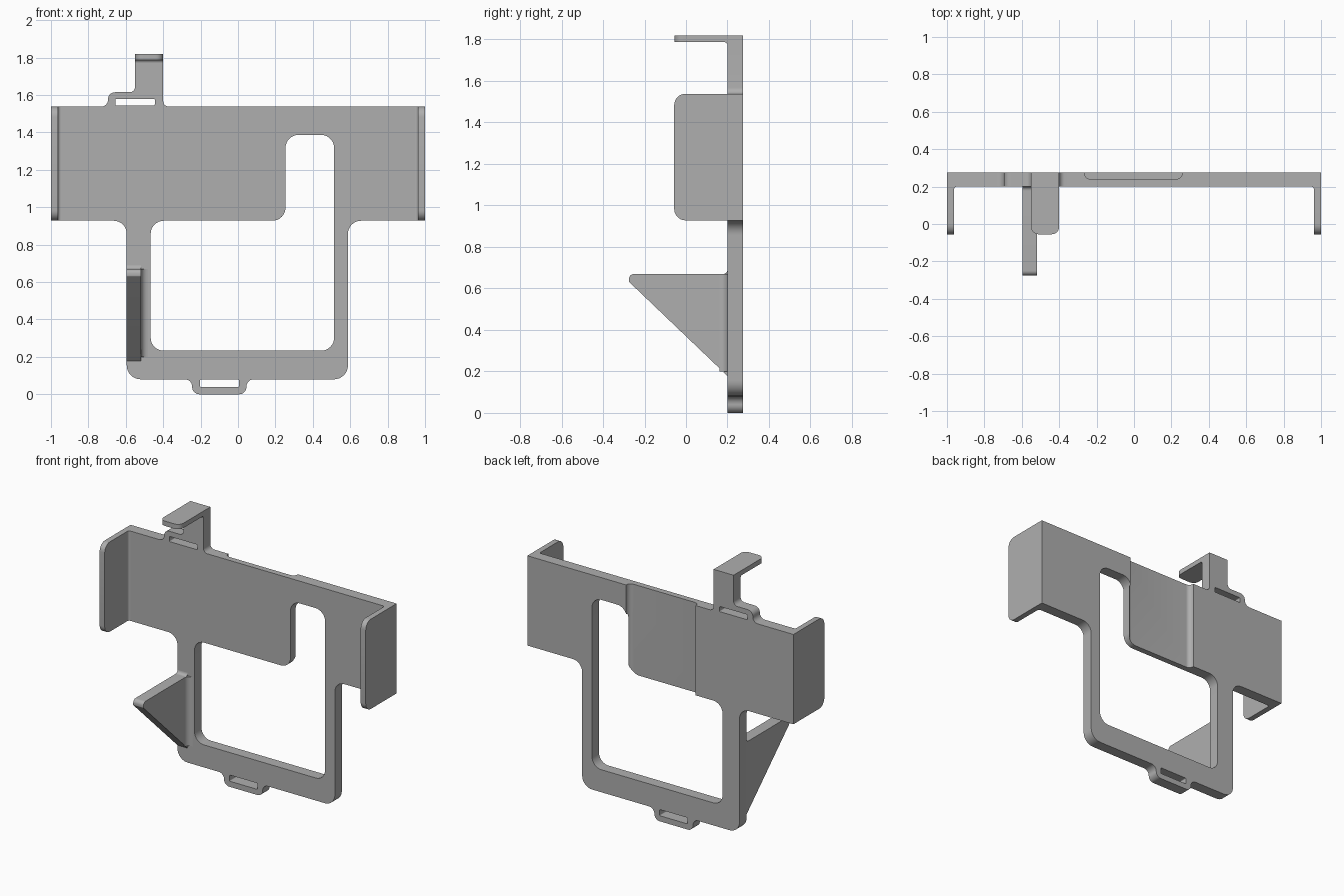
import bpy, bmesh
from math import sin, cos, pi, tan
from mathutils import Vector

cube = bpy.data.objects.get("Cube")
if cube:
    bpy.data.objects.remove(cube, do_unlink=True)

grey = bpy.data.materials.new("plain grey")
grey.use_nodes = True
grey.diffuse_color = (0.43, 0.43, 0.43, 1)
grey.node_tree.nodes["Principled BSDF"].inputs["Base Color"].default_value = grey.diffuse_color

FRONT, BACK = 0.2, 0.275      # plate faces along y
LOW, HIGH = 0.928, 1.538      # wide band along z


def rounded(corners, steps=8):
    """Loop of (u, v, radius) corners turned into a list of 2D points."""
    out = []
    for i, (u, v, r) in enumerate(corners):
        p = Vector((u, v))
        if r == 0:
            out.append(p)
            continue
        a = (Vector(corners[i - 1][:2]) - p).normalized()
        b = (Vector(corners[(i + 1) % len(corners)][:2]) - p).normalized()
        half = a.angle(b) / 2
        centre = p + (a + b).normalized() * r / sin(half)
        reach = r / tan(half)
        start, end = p + a * reach - centre, p + b * reach - centre
        sweep = start.angle(end)
        for k in range(steps + 1):
            t = k / steps
            out.append(centre + (start * sin((1 - t) * sweep) + end * sin(t * sweep)) / sin(sweep))
    return out


def box_loop(u0, u1, v0, v1, r):
    return rounded([(u0, v0, r), (u1, v0, r), (u1, v1, r), (u0, v1, r)])


def prism(name, loops, axis, lo, hi):
    """Filled outline (with holes) extruded along an axis."""
    curve = bpy.data.curves.new(name, "CURVE")
    curve.dimensions = "2D"
    curve.fill_mode = "BOTH"
    curve.extrude = (hi - lo) / 2
    for loop in loops:
        spline = curve.splines.new("POLY")
        spline.points.add(len(loop) - 1)
        for point, p in zip(spline.points, loop):
            point.co = (p[0], p[1], 0, 1)
        spline.use_cyclic_u = True
    temp = bpy.data.objects.new(name + " outline", curve)
    bpy.context.collection.objects.link(temp)
    graph = bpy.context.evaluated_depsgraph_get()
    mesh = bpy.data.meshes.new_from_object(temp.evaluated_get(graph))
    bpy.data.objects.remove(temp, do_unlink=True)
    bpy.data.curves.remove(curve)

    bm = bmesh.new()
    bm.from_mesh(mesh)
    for vert in bm.verts:
        u, v, w = vert.co
        w += (lo + hi) / 2
        vert.co = {"X": (w, u, v), "Y": (u, w, v), "Z": (u, v, w)}[axis]
    bmesh.ops.remove_doubles(bm, verts=bm.verts, dist=0.0001)
    bmesh.ops.recalc_face_normals(bm, faces=bm.faces)
    bm.to_mesh(mesh)
    bm.free()
    mesh.name = name
    mesh.materials.clear()
    mesh.materials.append(grey)
    obj = bpy.data.objects.new(name, mesh)
    bpy.context.collection.objects.link(obj)
    return obj


def cove(name, u, v, du, dv, r, axis, lo, hi):
    """Concave fillet strip filling an inner corner."""
    arc = [(u + du * r * (1 - sin(k * pi / 12)), v + dv * r * (1 - cos(k * pi / 12)))
           for k in range(7)]
    return prism(name, [[(u, v)] + arc], axis, lo, hi)


# Flat plate: wide band, frame below, tabs and hook post
outline = rounded([
    (-0.245, 0, 0.039), (0.045, 0, 0.039), (0.045, 0.08, 0.039),
    (0.588, 0.08, 0.075), (0.588, LOW, 0.07), (1, LOW, 0), (1, HIGH, 0),
    (-0.4, HIGH, 0.03), (-0.4, 1.82, 0), (-0.55, 1.82, 0),
    (-0.55, 1.615, 0.03), (-0.695, 1.615, 0.037), (-0.695, HIGH, 0.037),
    (-1, HIGH, 0), (-1, LOW, 0), (-0.595, LOW, 0.07),
    (-0.595, 0.08, 0.075), (-0.245, 0.08, 0.039)])
window = rounded([
    (-0.467, 0.233, 0.07), (0.514, 0.233, 0.07), (0.514, 1.387, 0.07),
    (0.254, 1.387, 0.07), (0.254, LOW, 0.07), (-0.467, LOW, 0.07)])
lower_slot = box_loop(-0.203, 0.005, 0.038, 0.08, 0.006)
upper_slot = box_loop(-0.655, -0.445, 1.545, 1.58, 0.006)
plate = prism("plate", [outline, window, lower_slot, upper_slot], "Y", FRONT, BACK)
parts = [plate]

# Shallow channel across the back of the band
channel = prism("channel_cutter", [rounded([
    (-0.265, 0.24, 0.032), (0.258, 0.24, 0.032), (0.258, 0.32, 0), (-0.265, 0.32, 0)])],
    "Z", 0.9, 1.6)
channel.hide_render = True
channel.hide_viewport = True
cut = plate.modifiers.new("channel", "BOOLEAN")
cut.operation = "DIFFERENCE"
cut.solver = "EXACT"
cut.object = channel

# Side arms with rounded front corners
arm = rounded([(FRONT, LOW, 0), (FRONT, HIGH, 0), (-0.057, HIGH, 0.055), (-0.057, LOW, 0.055)])
for side, s in (("left", 1), ("right", -1)):
    lo, hi = sorted((s * 0.962, s))
    parts.append(prism(side + "_arm", [arm], "X", lo, hi))
    parts.append(cove(side + "_arm_fillet", s * 0.962, FRONT, -s, -1, 0.015, "Z", LOW, HIGH))

# Hook on top of the post
parts.append(prism("top_hook", [rounded([
    (-0.55, FRONT, 0), (-0.55, -0.055, 0.04), (-0.4, -0.055, 0.04), (-0.4, FRONT, 0)])],
    "Z", 1.787, 1.82))
parts.append(cove("hook_fillet", FRONT, 1.787, -1, -1, 0.015, "X", -0.55, -0.4))

# Triangular side bracket
parts.append(prism("bracket", [rounded([
    (FRONT, 0.67, 0), (-0.275, 0.67, 0.025), (-0.275, 0.632, 0.01), (FRONT, 0.178, 0)])],
    "X", -0.595, -0.518))
parts.append(cove("bracket_side_fillet", -0.518, FRONT, 1, -1, 0.038, "Z", 0.2, 0.67))
parts.append(cove("bracket_top_fillet", FRONT, 0.67, -1, 1, 0.02, "X", -0.595, -0.518))

# Smooth rounded corners, keep edges crisp
bpy.ops.object.select_all(action="DESELECT")
for obj in parts:
    obj.select_set(True)
bpy.context.view_layer.objects.active = plate
bpy.ops.object.modifier_apply(modifier="channel")
bpy.ops.object.shade_smooth_by_angle(angle=0.5)
